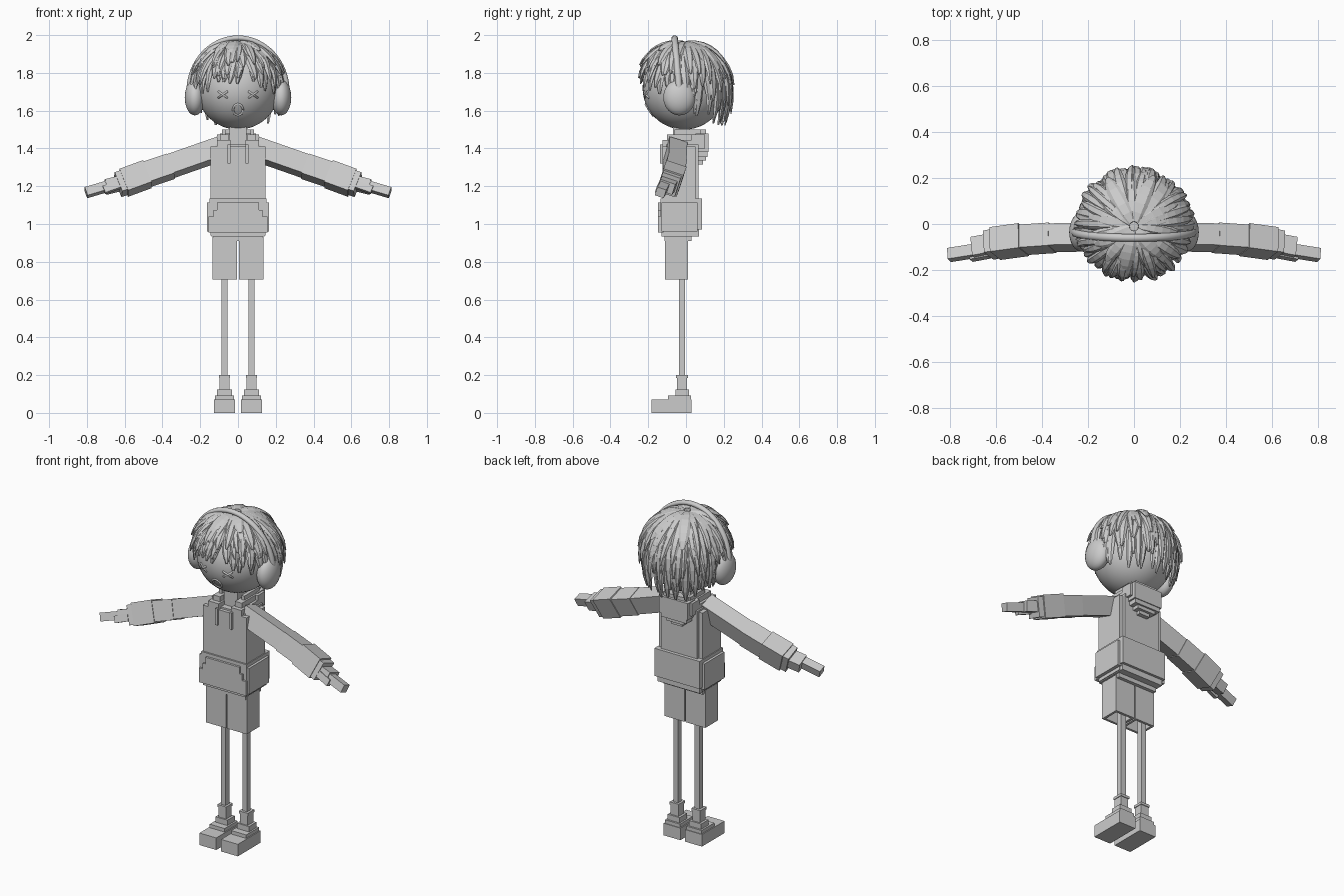
import bpy, bmesh, math, random
from mathutils import Vector, Matrix

random.seed(7)
if "Cube" in bpy.data.objects:
    bpy.data.objects.remove(bpy.data.objects["Cube"])

grey = bpy.data.materials.new("plain grey")
grey.use_nodes = True
grey.diffuse_color = (0.6, 0.6, 0.6, 1)
for node in grey.node_tree.nodes:
    if node.type == 'BSDF_PRINCIPLED':
        node.inputs["Base Color"].default_value = (0.6, 0.6, 0.6, 1)


def finish(bm, name, smooth=False):
    bmesh.ops.recalc_face_normals(bm, faces=bm.faces[:])
    mesh = bpy.data.meshes.new(name)
    for f in bm.faces:
        f.smooth = smooth
    bm.to_mesh(mesh)
    bm.free()
    mesh.materials.append(grey)
    obj = bpy.data.objects.new(name, mesh)
    bpy.context.scene.collection.objects.link(obj)
    return obj


def boxes(name, specs, mirror=False):
    """Each spec is (x0, x1, y0, y1, z0, z1)."""
    bm = bmesh.new()
    for x0, x1, y0, y1, z0, z1 in specs:
        for side in ((1, -1) if mirror else (1,)):
            centre = Vector((side * (x0 + x1) / 2, (y0 + y1) / 2, (z0 + z1) / 2))
            size = Matrix.Diagonal((x1 - x0, y1 - y0, z1 - z0, 1))
            bmesh.ops.create_cube(bm, size=1, matrix=Matrix.Translation(centre) @ size)
    return finish(bm, name)


def ellipsoid(name, centre, radii, seg=40):
    bm = bmesh.new()
    bmesh.ops.create_uvsphere(bm, u_segments=seg, v_segments=seg // 2, radius=1,
                              matrix=Matrix.Translation(centre) @ Matrix.Diagonal((*radii, 1)))
    return finish(bm, name, True)


def loft(bm, points, widths, thicks, across, sides=6):
    """Sweep a flattened polygon along points; across is the width direction."""
    rings = []
    for i, p in enumerate(points):
        run = (points[min(i + 1, len(points) - 1)] - points[max(i - 1, 0)]).normalized()
        wide = (across - run * across.dot(run)).normalized()
        deep = run.cross(wide)
        ring = []
        for k in range(sides):
            a = 2 * math.pi * k / sides
            ring.append(bm.verts.new(p + wide * widths[i] * math.cos(a) + deep * thicks[i] * math.sin(a)))
        rings.append(ring)
    for r, s in zip(rings, rings[1:]):
        for k in range(sides):
            n = (k + 1) % sides
            bm.faces.new((r[k], r[n], s[n], s[k]))
    bm.faces.new(rings[0])
    bm.faces.new(rings[-1])


# Head
HEAD = Vector((0, -0.01, 1.72))
ellipsoid("head", HEAD, (0.22, 0.22, 0.22), 48)


def on_face(x, z, r=0.22):
    return Vector((x, HEAD.y - math.sqrt(r * r - x * x - (z - HEAD.z) ** 2), z))


# Crossed eyes and a round mouth
bm = bmesh.new()
for side in (1, -1):
    for tilt in (1, -1):
        path = [on_face(side * 0.08 + d, 1.685 + d * tilt * 0.7) for d in (-0.025, 0, 0.025)]
        loft(bm, path, [0.006] * 3, [0.006] * 3, Vector((0, 1, 0)))
finish(bm, "eyes", True)
bm = bmesh.new()
mouth = [on_face(0.026 * math.cos(a), 1.605 + 0.03 * math.sin(a))
         for a in [2 * math.pi * k / 16 for k in range(17)]]
loft(bm, mouth, [0.006] * 17, [0.006] * 17, Vector((0, 1, 0)))
finish(bm, "mouth", True)

# Hair: overlapping tapered locks in rows from the crown down
bm = bmesh.new()


def lock(angle, start, tip_z, lift, width):
    reach = 0.228 + lift
    end = math.acos(max(-0.95, min(0.95, (tip_z - HEAD.z) / reach)))
    swirl = random.uniform(-0.16, 0.16)
    pts = []
    for i in range(7):
        t = i / 6
        p = start + (end - start) * t
        r = 0.225 + lift * (0.45 + 0.55 * t)
        flat = p if p < math.pi / 2 else math.pi / 2 + (p - math.pi / 2) * 0.5
        a = angle + swirl * t
        pts.append(HEAD + Vector((r * math.sin(flat) * math.cos(a),
                                  r * math.sin(flat) * math.sin(a), r * math.cos(p))))
    shape = (0.55, 0.85, 1, 1, 0.9, 0.7, 0.25)
    across = Vector((-math.sin(angle), math.cos(angle), 0))
    loft(bm, pts, [width * s for s in shape], [0.013 * s for s in shape], across)


def hem(angle):
    back = math.sin(angle)
    return 1.63 - 0.10 * back if back > 0 else 1.63 - 0.13 * back


# rows: count, start angle, how far down to the hem, lift, half width
for count, start, drop, lift, width in ((34, 0.5, 1.0, 0.012, 0.026),
                                        (32, 0.6, 0.85, 0.026, 0.024),
                                        (28, 0.45, 0.68, 0.032, 0.024),
                                        (24, 0.3, 0.52, 0.036, 0.026),
                                        (16, 0.08, 0.33, 0.034, 0.034)):
    for k in range(count):
        angle = 2 * math.pi * (k + random.uniform(0.2, 0.8)) / count
        low = hem(angle)
        tip = 1.98 - (1.98 - low) * drop + random.uniform(-0.025, 0.025)
        lock(angle, start, tip, lift + random.uniform(-0.006, 0.01), width * random.uniform(0.8, 1.15))
finish(bm, "hair")

# Headphones
for side, label in ((1, "left"), (-1, "right")):
    ellipsoid(label + "_ear_cup", (side * 0.228, -0.035, 1.67), (0.054, 0.085, 0.095), 32)
bm = bmesh.new()
arc = []
for k in range(33):
    a = math.pi * k / 32
    arc.append(Vector((0.26 * math.cos(a), -0.035 - 0.025 * math.sin(a), 1.70 + 0.285 * math.sin(a))))
loft(bm, arc, [0.017] * 33, [0.014] * 33, Vector((0, 1, 0)), 10)
finish(bm, "headband", True)

# Neck, torso and hooded top
boxes("neck", [(-0.045, 0.045, -0.07, 0.02, 1.38, 1.54)])
boxes("torso", [(-0.145, 0.145, -0.125, 0.05, 0.94, 1.41),
                (-0.12, 0.12, -0.105, 0.065, 1.0, 1.42)])
boxes("waist_band", [(-0.165, 0.165, -0.13, 0.06, 0.96, 1.115),
                     (-0.15, 0.15, -0.135, 0.085, 0.97, 1.135),
                     (-0.14, 0.14, -0.13, 0.07, 0.935, 0.97),
                     (-0.13, 0.13, -0.115, 0.03, 0.91, 0.94)])
boxes("front_pocket", [(-0.155, 0.155, -0.148, -0.12, 0.955, 1.04),
                       (-0.13, 0.13, -0.148, -0.12, 1.04, 1.075),
                       (-0.112, 0.112, -0.148, -0.12, 1.075, 1.115)])
boxes("collar", [(0.04, 0.11, -0.125, 0.07, 1.40, 1.445),
                 (0.05, 0.095, -0.10, 0.08, 1.44, 1.475),
                 (0.065, 0.085, -0.06, 0.08, 1.47, 1.50)], mirror=True)
boxes("hood", [(-0.11, 0.11, 0.03, 0.10, 1.40, 1.475),
               (-0.095, 0.095, 0.05, 0.12, 1.38, 1.48),
               (-0.085, 0.085, 0.04, 0.115, 1.355, 1.39),
               (-0.06, 0.06, 0.04, 0.105, 1.335, 1.36),
               (-0.035, 0.035, 0.04, 0.09, 1.315, 1.34),
               (-0.075, 0.075, 0.06, 0.105, 1.47, 1.50)])
boxes("drawstrings", [(0.04, 0.055, -0.138, -0.12, 1.32, 1.42)], mirror=True)

# Arms: a chain of rolled blocks from shoulder to fingers
ROLL = math.radians(-18)
CHAIN = (((0.09, -0.055, 1.40), (0.37, -0.06, 1.302), 0.098, 0.108),
         ((0.355, -0.06, 1.306), (0.50, -0.07, 1.257), 0.104, 0.115),
         ((0.48, -0.068, 1.264), (0.605, -0.085, 1.218), 0.112, 0.128),
         ((0.59, -0.084, 1.224), (0.635, -0.092, 1.208), 0.100, 0.112),
         ((0.62, -0.09, 1.216), (0.70, -0.105, 1.196), 0.085, 0.060),
         ((0.68, -0.115, 1.203), (0.805, -0.135, 1.166), 0.050, 0.048),
         ((0.63, -0.13, 1.208), (0.71, -0.145, 1.18), 0.03, 0.04))
for side, label in ((1, "left"), (-1, "right")):
    bm = bmesh.new()
    for start, end, wide, high in CHAIN:
        a, b = Vector(start), Vector(end)
        run = (b - a).normalized()
        y = Vector((0, math.cos(ROLL), math.sin(ROLL)))
        y = (y - run * y.dot(run)).normalized()
        frame = Matrix((run, y, run.cross(y))).transposed().to_4x4()
        flip = Matrix.Diagonal((side, 1, 1, 1))
        size = Matrix.Diagonal(((b - a).length, wide, high, 1))
        bmesh.ops.create_cube(bm, size=1, matrix=flip @ Matrix.Translation((a + b) / 2) @ frame @ size)
    finish(bm, label + "_arm")

# Shorts with open leg ends
boxes("shorts", [(0.004, 0.018, -0.11, 0.01, 0.705, 0.93),
                 (0.121, 0.135, -0.11, 0.01, 0.705, 0.93),
                 (0.018, 0.121, -0.11, -0.096, 0.705, 0.93),
                 (0.018, 0.121, -0.004, 0.01, 0.705, 0.93),
                 (0.018, 0.121, -0.096, -0.004, 0.78, 0.93)], mirror=True)

# Legs, socks and shoes
boxes("legs", [(0.055, 0.087, -0.038, -0.004, 0.18, 0.80)], mirror=True)
boxes("socks", [(0.046, 0.097, -0.047, 0.006, 0.11, 0.19),
                (0.042, 0.101, -0.052, 0.01, 0.185, 0.2)], mirror=True)
boxes("shoes", [(0.016, 0.127, -0.183, 0.03, 0.0, 0.072),
                (0.022, 0.121, -0.095, 0.026, 0.07, 0.093),
                (0.032, 0.111, -0.055, 0.015, 0.09, 0.125)], mirror=True)
